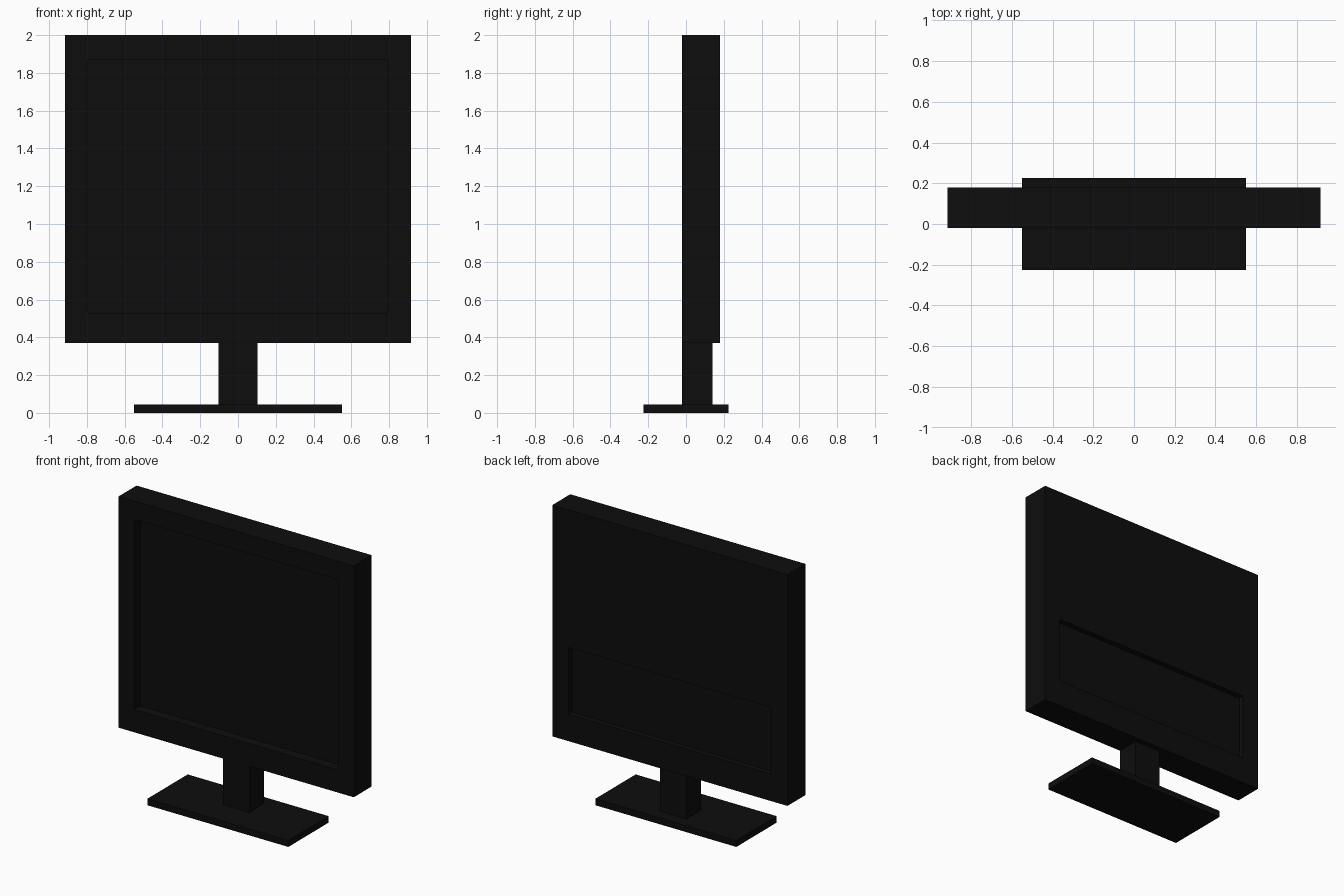
import bpy

if "Cube" in bpy.data.objects:
    bpy.data.objects.remove(bpy.data.objects["Cube"])

black = bpy.data.materials.new("near_black_plastic")
black.diffuse_color = (0.004, 0.004, 0.004, 1)
black.use_nodes = True
black.node_tree.nodes["Principled BSDF"].inputs["Base Color"].default_value = black.diffuse_color


def box(name, x, y, z):
    """Box spanning the given (min, max) ranges."""
    bpy.ops.mesh.primitive_cube_add(size=1)
    ob = bpy.context.object
    ob.name = name
    ob.location = [(a + b) / 2 for a, b in (x, y, z)]
    ob.scale = [b - a for a, b in (x, y, z)]
    bpy.ops.object.transform_apply(location=True, rotation=False, scale=True)
    ob.data.materials.append(black)
    return ob


def cut(target, x, y, z):
    """Carve a rectangular recess out of the target."""
    cutter = box("cutter", x, y, z)
    cutter.hide_render = True
    mod = target.modifiers.new("recess", 'BOOLEAN')
    mod.operation = 'DIFFERENCE'
    mod.solver = 'EXACT'
    mod.object = cutter
    bpy.context.view_layer.objects.active = target
    bpy.ops.object.modifier_apply(modifier=mod.name)
    bpy.data.objects.remove(cutter)


# Display housing with the recessed screen in front and a recessed port panel behind
housing = box("display_housing", (-0.917, 0.917), (-0.02, 0.18), (0.37, 2.0))
cut(housing, (-0.795, 0.795), (-0.2, 0.05), (0.53, 1.87))
cut(housing, (-0.79, 0.79), (0.14, 0.4), (0.56, 1.03))

# Stand
box("stand_neck", (-0.103, 0.103), (-0.02, 0.14), (0.045, 0.37))
box("stand_base", (-0.55, 0.55), (-0.225, 0.225), (0.0, 0.045))
